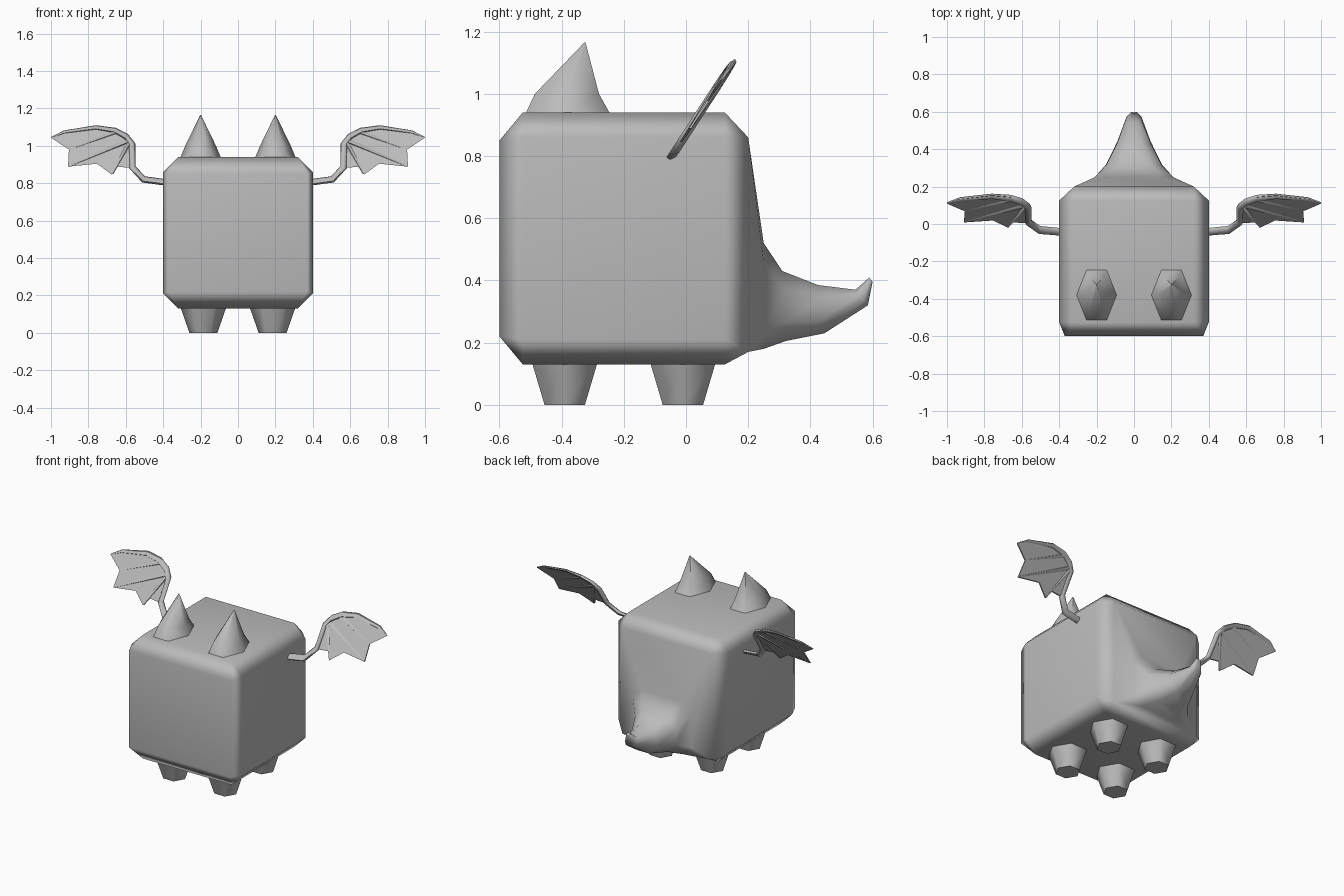
import bpy, bmesh, math

if "Cube" in bpy.data.objects:
    bpy.data.objects.remove(bpy.data.objects["Cube"])

grey = bpy.data.materials.new("plain grey")
grey.diffuse_color = (0.5, 0.5, 0.5, 1)
grey.use_nodes = True
grey.node_tree.nodes["Principled BSDF"].inputs["Base Color"].default_value = grey.diffuse_color


def make(name, verts, faces, angle=50, mirror=False, weighted=False):
    mesh = bpy.data.meshes.new(name)
    mesh.from_pydata(verts, [], faces)
    bm = bmesh.new()
    bm.from_mesh(mesh)
    bmesh.ops.remove_doubles(bm, verts=bm.verts, dist=0.0005)
    bmesh.ops.recalc_face_normals(bm, faces=bm.faces)
    bm.to_mesh(mesh)
    bm.free()
    mesh.materials.append(grey)
    ob = bpy.data.objects.new(name, mesh)
    bpy.context.collection.objects.link(ob)
    bpy.ops.object.select_all(action='DESELECT')
    ob.select_set(True)
    bpy.context.view_layer.objects.active = ob
    bpy.ops.object.shade_smooth_by_angle(angle=math.radians(angle))
    if mirror:
        ob.modifiers.new("mirror", 'MIRROR')
    if weighted:
        ob.modifiers.new("weighted", 'WEIGHTED_NORMAL').keep_sharp = True
    return ob


def loft(rings):
    """Join rings of equal point count into a capped skin."""
    n = len(rings[0])
    verts = [p for r in rings for p in r]
    faces = [(k * n + i, k * n + (i + 1) % n, (k + 1) * n + (i + 1) % n, (k + 1) * n + i)
             for k in range(len(rings) - 1) for i in range(n)]
    faces += [tuple(range(n)), tuple(range(len(verts) - n, len(verts)))]
    return verts, faces


def section(w, y0, z0, y1, z1, cut):
    """Chamfered rectangle, leaning from (y0, z0) at the bottom to (y1, z1) at the top."""
    h = z1 - z0
    pts = [(w - cut, 0), (w, cut), (w, h - cut), (w - cut, h)]
    pts += [(-x, t) for x, t in reversed(pts)]
    return [(x, y0 + (y1 - y0) * t / h, z0 + t) for x, t in pts]


# Body block that tapers into the tail: half width, bottom y z, top y z, chamfer
body = [(0.37, -0.60, 0.22, -0.60, 0.85, 0.0),
        (0.40, -0.525, 0.13, -0.525, 0.94, 0.08),
        (0.40, 0.125, 0.13, 0.125, 0.94, 0.08),
        (0.32, 0.20, 0.17, 0.20, 0.86, 0.0),
        (0.21, 0.25, 0.18, 0.25, 0.52, 0.06),
        (0.15, 0.32, 0.205, 0.31, 0.43, 0.06),
        (0.09, 0.445, 0.23, 0.425, 0.385, 0.045),
        (0.04, 0.585, 0.32, 0.545, 0.37, 0.015),
        (0.015, 0.60, 0.395, 0.59, 0.41, 0.004)]
make("body_and_tail", *loft([section(*r) for r in body]), angle=60, weighted=True)


def hexagon(cx, cy, z, rx, ry):
    return [(cx + rx * math.cos(i * math.pi / 3),
             cy + ry * math.sin(i * math.pi / 3) / math.sin(math.pi / 3), z) for i in range(6)]


# Legs: tapered six-sided stubs
for name, cy in (("front_leg", -0.39), ("back_leg", -0.01)):
    make(name, *loft([hexagon(0.185, cy, 0, 0.075, 0.065),
                      hexagon(0.185, cy, 0.135, 0.122, 0.105)]), angle=65, mirror=True)

# Ears: bent six-sided cones leaning back
make("ear", *loft([hexagon(0.2, -0.38, 0.938, 0.108, 0.135),
                   hexagon(0.2, -0.383, 1.0, 0.082, 0.103),
                   hexagon(0.2, -0.325, 1.165, 0.002, 0.002)]), angle=65, mirror=True)


def lean(x, z, off=0):
    """Place a flat wing point on the tilted wing plane."""
    return (x, -0.045 + (z - 0.8) * 0.65 + off, z)


# Wing skin: scalloped thin sheet
outline = [(.578, .882), (.647, .888), (.674, .845), (.754, .904), (.909, .888), (.904, .979),
           (1.0, 1.043), (.936, 1.08), (.759, 1.11), (.658, 1.096), (.594, 1.059),
           (.56, 1.02), (.56, .90)]
make("wing_skin", *loft([[lean(x, z, o) for x, z in outline] for o in (-0.004, 0.004)]),
     angle=30, mirror=True)


def bone(name, path):
    """Tapered tube through (x, z, radius) points on the wing plane."""
    rings = []
    for i, (x, z, r) in enumerate(path):
        a, b = path[max(i - 1, 0)], path[min(i + 1, len(path) - 1)]
        d = math.atan2(b[1] - a[1], b[0] - a[0])
        ring = []
        for k in range(6):
            t = k * math.pi / 3
            s = r * math.cos(t)
            ring.append(lean(x - s * math.sin(d), z + s * math.cos(d), r * math.sin(t)))
        rings.append(ring)
    make(name, *loft(rings), angle=65, mirror=True)


# Wing bones: arm with leading edge, then two fingers and a short strut
bone("wing_arm", [(.38, .803, .017), (.505, .82, .018), (.565, .885, .018), (.567, 1.01, .018),
                  (.60, 1.05, .017), (.66, 1.082, .015), (.76, 1.097, .012), (.93, 1.073, .009),
                  (.995, 1.044, .004)])
bone("inner_finger", [(.575, 1.03, .014), (.672, .85, .005)])
bone("middle_finger", [(.58, 1.03, .014), (.905, .891, .005)])
bone("outer_finger", [(.65, 1.075, .012), (.904, .98, .004)])
